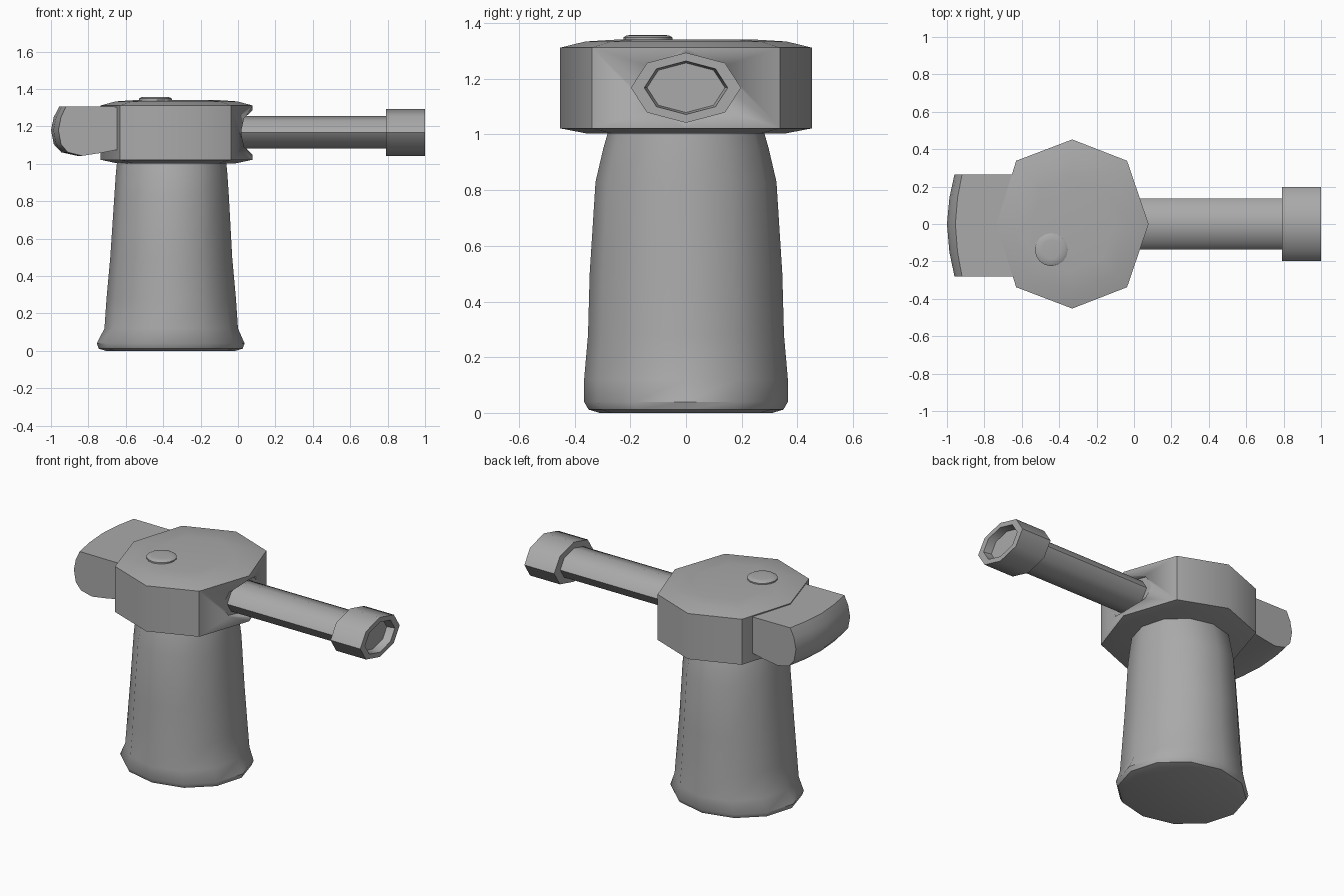
import bpy, bmesh, math

cube = bpy.data.objects.get("Cube")
if cube:
    bpy.data.objects.remove(cube, do_unlink=True)

grey = bpy.data.materials.new("plain grey")
grey.use_nodes = True
grey.diffuse_color = (0.4, 0.4, 0.4, 1)
grey.node_tree.nodes["Principled BSDF"].inputs["Base Color"].default_value = (0.4, 0.4, 0.4, 1)


def loft(name, rings, angle=35):
    """Skin a list of equal-length point rings, capping both ends."""
    bm = bmesh.new()
    rows = [[bm.verts.new(p) for p in ring] for ring in rings]
    n = len(rows[0])
    for a, b in zip(rows, rows[1:]):
        for i in range(n):
            j = (i + 1) % n
            bm.faces.new((a[i], a[j], b[j], b[i]))
    bm.faces.new(rows[0])
    bm.faces.new(rows[-1])
    bmesh.ops.recalc_face_normals(bm, faces=bm.faces)
    mesh = bpy.data.meshes.new(name)
    bm.to_mesh(mesh)
    bm.free()
    mesh.materials.append(grey)
    obj = bpy.data.objects.new(name, mesh)
    bpy.context.collection.objects.link(obj)
    bpy.ops.object.select_all(action='DESELECT')
    obj.select_set(True)
    bpy.context.view_layer.objects.active = obj
    bpy.ops.object.shade_smooth_by_angle(angle=math.radians(angle))
    return obj


def flat_ring(cx, cy, z, rx, ry, n):
    return [(cx + rx * math.cos(math.tau * i / n), cy + ry * math.sin(math.tau * i / n), z)
            for i in range(n)]


def tube_ring(x, ry, rz, n=8, zc=1.168):
    return [(x, ry * math.cos(math.tau * i / n), zc + rz * math.sin(math.tau * i / n))
            for i in range(n)]


# Pedestal: z, half width, half depth, centre x
pedestal = [(0, .345, .31, -.36), (.012, .385, .35, -.36), (.04, .395, .366, -.36),
            (.12, .357, .366, -.357), (.28, .346, .352, -.357), (.5, .326, .346, -.357),
            (.83, .306, .325, -.355), (.95, .298, .297, -.355), (1.01, .292, .28, -.355)]
loft("pedestal", [flat_ring(cx, 0, z, rx, ry, 12) for z, rx, ry, cx in pedestal], 40)

# Eight-sided turret head with soft top and bottom edges
outline = [(.408, 0), (.293, .338), (.0, .452), (-.3, .338),
           (-.405, 0), (-.3, -.338), (0, -.452), (.293, -.338)]
profile = [(1.003, .78), (1.022, 1), (1.312, 1), (1.334, .8), (1.341, .55)]
head = loft("turret_head", [[(-.33 + x * s, y * s, z) for x, y in outline]
                            for z, s in profile], 48)

# Flared socket cut into the head around the barrel
cutter = loft("socket_cutter", [tube_ring(.02, .185, .105), tube_ring(.12, .215, .13)])
cutter.hide_render = True
cutter.hide_set(True)
cut = head.modifiers.new("barrel socket", 'BOOLEAN')
cut.operation = 'DIFFERENCE'
cut.solver = 'EXACT'
cut.object = cutter

# Barrel and hollow muzzle
loft("barrel", [tube_ring(-.1, .137, .087), tube_ring(.85, .137, .087)], 50)
loft("muzzle", [tube_ring(.79, .137, .087), tube_ring(.79, .198, .126),
                tube_ring(1.0, .198, .126), tube_ring(1.0, .15, .096),
                tube_ring(.95, .14, .089)], 50)

# Counterweight: rounded side profile swept across, with a bowed rear
side = [(-.6, 1.305), (-.955, 1.307), (-.985, 1.25), (-1.0, 1.18), (-.985, 1.105),
        (-.945, 1.062), (-.86, 1.043), (-.75, 1.058), (-.6, 1.085)]
slices = []
for y, bow in ((-.28, .04), (-.15, .013), (0, 0), (.14, .013), (.265, .04)):
    slices.append([(x + bow * (-x - .6) / .4, y, z) for x, z in side])
loft("counterweight", slices, 50)

# Round button on the roof
loft("roof_button", [flat_ring(-.442, -.137, z, r, r, 16)
                     for z, r in ((1.33, .088), (1.349, .088), (1.356, .076), (1.358, .05))], 50)
